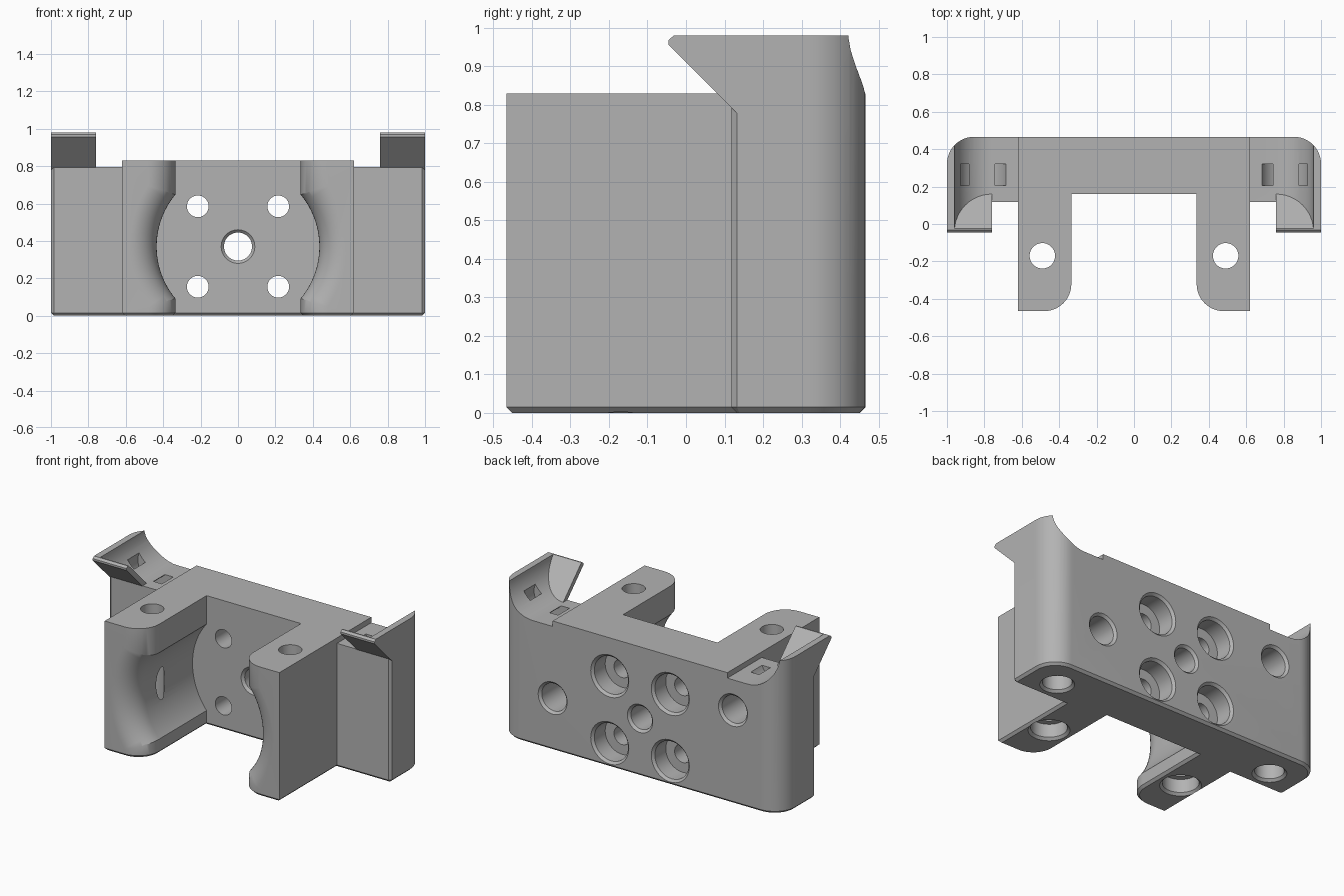
import bpy, bmesh, math
from mathutils import Vector

if "Cube" in bpy.data.objects:
    bpy.data.objects.remove(bpy.data.objects["Cube"])

grey = bpy.data.materials.new("plain_grey")
grey.use_nodes = True
GREY = (0.45, 0.45, 0.45, 1)
grey.diffuse_color = GREY
grey.node_tree.nodes["Principled BSDF"].inputs["Base Color"].default_value = GREY


def finish(bm, name):
    bmesh.ops.recalc_face_normals(bm, faces=bm.faces)
    mesh = bpy.data.meshes.new(name)
    bm.to_mesh(mesh)
    bm.free()
    mesh.materials.append(grey)
    obj = bpy.data.objects.new(name, mesh)
    bpy.context.collection.objects.link(obj)
    return obj


def arc(cx, cy, r, start, end, n=12):
    angles = [math.radians(start + (end - start) * i / n) for i in range(n + 1)]
    return [(cx + r * math.cos(a), cy + r * math.sin(a)) for a in angles]


def prism(points, axis, lo, hi):
    """Extrude a 2D outline along one axis; returns a bmesh."""
    bm = bmesh.new()

    def place(p, h):
        c = list(p)
        c.insert("xyz".index(axis), h)
        return bm.verts.new(c)
    a = [place(p, lo) for p in points]
    b = [place(p, hi) for p in points]
    bm.faces.new(a)
    bm.faces.new(b)
    for i in range(len(a)):
        j = (i + 1) % len(a)
        bm.faces.new((a[i], a[j], b[j], b[i]))
    bmesh.ops.recalc_face_normals(bm, faces=bm.faces)
    return bm


def box(x0, x1, y0, y1, z0, z1):
    return prism([(x0, y0), (x1, y0), (x1, y1), (x0, y1)], "z", z0, z1)


def lathe(rows, axis, u, v, n=48):
    """Revolve (height, radius) rows round an axis through (u, v)."""
    bm = bmesh.new()
    rings = []
    for h, r in rows:
        ring = []
        for i in range(n):
            a = math.tau * i / n
            c = [u + r * math.cos(a), v + r * math.sin(a)]
            c.insert("xyz".index(axis), h)
            ring.append(bm.verts.new(c))
        rings.append(ring)
    bm.faces.new(rings[0])
    bm.faces.new(rings[-1])
    for a, b in zip(rings, rings[1:]):
        for i in range(n):
            j = (i + 1) % n
            bm.faces.new((a[i], a[j], b[j], b[i]))
    return bm


def combine(target, bm, operation="DIFFERENCE"):
    tool = finish(bm, "cutter")
    tool.hide_render = True
    mod = target.modifiers.new("shape", "BOOLEAN")
    mod.operation = operation
    mod.solver = "EXACT"
    mod.object = tool
    bpy.context.view_layer.objects.active = target
    bpy.ops.object.modifier_apply(modifier=mod.name)
    bpy.data.objects.remove(tool)


# Main body: plan outline with rounded corners and a chamfered underside
SLOT, ARM, BACK, FRONT = 0.335, 0.62, 0.466, -0.466
TOP, FLOOR, HIGH, R = 0.83, 0.795, 0.98, 0.145
half = arc(1 - R, BACK - R, R, 90, 0)
half += [(1, 0.132), (0.985, 0.118), (ARM, 0.118), (ARM, FRONT)]
half += arc(SLOT + R, FRONT + R, R, 270, 180) + [(SLOT, 0.16)]
outline = half + [(-x, y) for x, y in reversed(half)]
bm = prism(outline, "z", 0, HIGH)
rim = [e for e in bm.edges if all(v.co.z < 0.001 for v in e.verts)]
bmesh.ops.bevel(bm, geom=rim, offset=0.015, segments=1, affect="EDGES")
body = finish(bm, "bracket_body")

# Lower the middle block between the wings
combine(body, box(-ARM, ARM, -1, 1, TOP, 1.2))

for s in (1, -1):
    # Forward hook on top of each wing
    hook = [(0.135, 0.776), (-0.045, 0.956), (-0.045, 0.968), (-0.032, HIGH),
            (0.3, HIGH), (0.3, 0.776)]
    combine(body, prism(hook, "x", s * 0.76, s * 1.0), "UNION")
    # Flat wing floor beside the middle block
    combine(body, box(s * ARM, s * 0.76, -1, 1, FLOOR, 1.2))
    # Curved scoop, closed at the front by the slanted hook plate
    curve = [(0.7, FLOOR)] + arc(0.76, FLOOR + 0.2, 0.2, 270, 360) + [(0.96, 1.1), (0.7, 1.1)]
    bm = prism([(s * x, z) for x, z in curve], "y", -0.4, 0.7)
    cut = bmesh.ops.bisect_plane(bm, geom=bm.verts[:] + bm.edges[:] + bm.faces[:],
                                 plane_co=Vector((0, 0.16, FLOOR)),
                                 plane_no=Vector((0, -1, -1)).normalized(),
                                 clear_outer=True)
    edges = [g for g in cut["geom_cut"] if isinstance(g, bmesh.types.BMEdge)]
    bmesh.ops.holes_fill(bm, edges=edges, sides=0)
    combine(body, bm)
    # Curved strap tunnel under the scoop
    ring = arc(0.805, 0.84, 0.13, 150, 390, 20) + arc(0.805, 0.84, 0.077, 390, 150, 20)
    combine(body, prism([(s * x, z) for x, z in ring], "y", 0.205, 0.32))

# Round cradle between the arms with a flared mouth
flare = [(0.16, 0.435), (FRONT + R, 0.435)]
for i in range(1, 13):
    a = math.pi / 2 * i / 12
    flare.append((FRONT + R - R * math.sin(a), 0.435 + R * (1 - math.cos(a))))
flare.append((-0.6, 0.435 + R))
combine(body, lathe(flare, "y", 0, 0.37, 96))

# Centre hole, chamfered at both ends
combine(body, lathe([(0, 0.09), (0.16, 0.09), (0.175, 0.075), (0.451, 0.075),
                     (BACK, 0.09), (0.6, 0.09)], "y", 0, 0.37))

for s in (1, -1):
    # Counterbored screw holes through the back plate
    for z in (0.155, 0.585):
        combine(body, lathe([(0, 0.058), (0.34, 0.058), (0.341, 0.12), (0.451, 0.12),
                             (BACK, 0.135), (0.6, 0.135)], "y", s * 0.215, z))
    # Vertical bolt holes through the arms
    combine(body, lathe([(-0.1, 0.12), (0, 0.12), (0.015, 0.105), (0.1, 0.105),
                         (0.101, 0.068), (1, 0.068)], "z", s * 0.49, -0.17))
    # Blind holes under the wings
    combine(body, lathe([(-0.1, 0.1), (0, 0.1), (0.015, 0.085), (0.25, 0.085)],
                        "z", s * 0.79, 0.26))

# Blind holes in the back, at staggered heights
for x, z in ((0.62, 0.335), (-0.66, 0.6)):
    combine(body, lathe([(0.2, 0.088), (0.451, 0.088), (BACK, 0.103), (0.6, 0.103)],
                        "y", x, z))

bpy.ops.object.select_all(action="DESELECT")
body.select_set(True)
bpy.context.view_layer.objects.active = body
bpy.ops.object.shade_smooth_by_angle(angle=math.radians(30))
